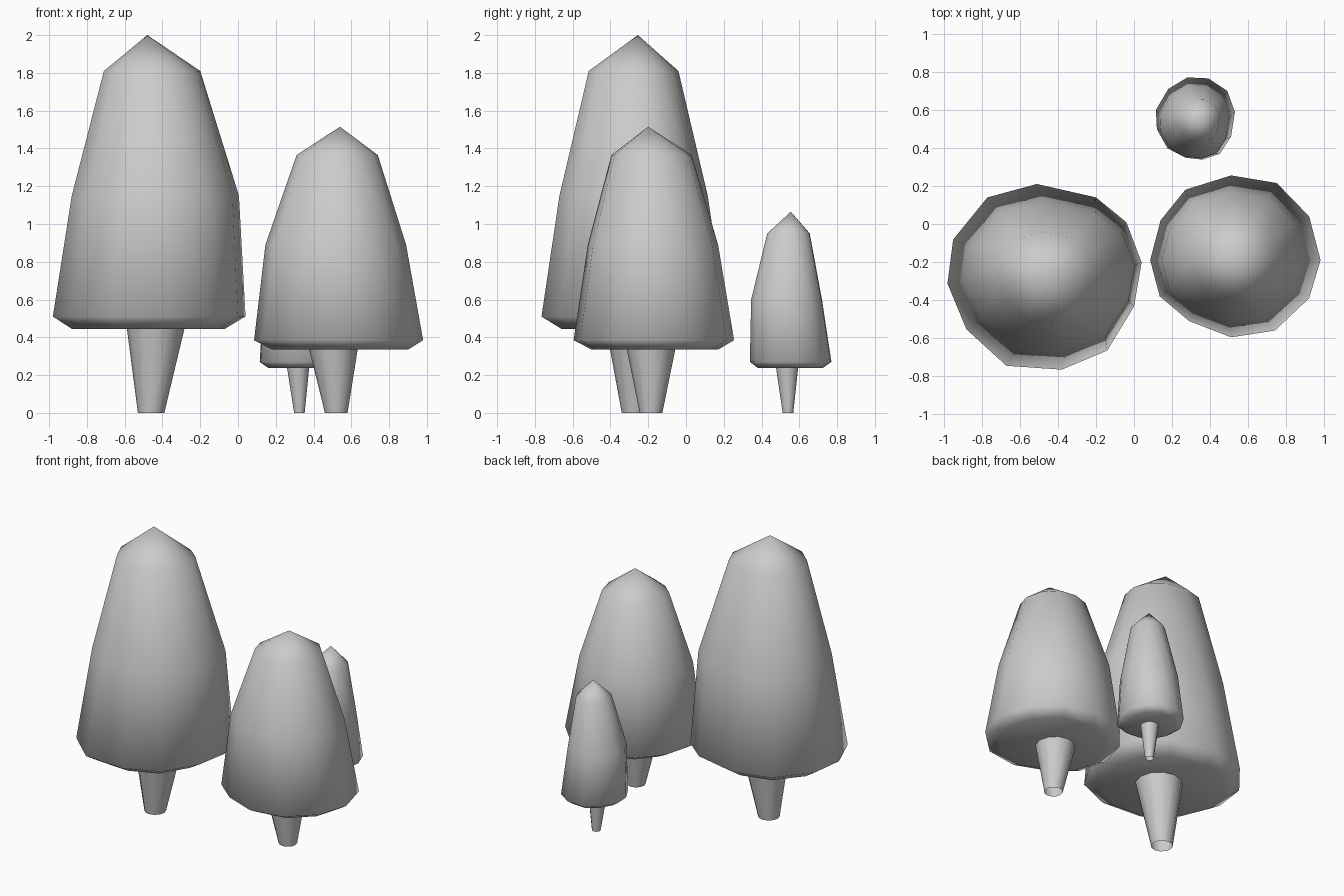
import bpy, bmesh, math

if "Cube" in bpy.data.objects:
    bpy.data.objects.remove(bpy.data.objects["Cube"])


def make_object(name, rings, apex=None, bottom=None):
    """Skin a stack of equal-sided rings, optionally closed by a tip and a bottom point."""
    bm = bmesh.new()
    loops = [[bm.verts.new(p) for p in ring] for ring in rings]
    n = len(loops[0])
    for low, high in zip(loops, loops[1:]):
        for i in range(n):
            j = (i + 1) % n
            bm.faces.new((low[i], low[j], high[j], high[i]))
    for tip, loop in ((apex, loops[-1]), (bottom, loops[0])):
        if tip:
            v = bm.verts.new(tip)
            for i in range(n):
                bm.faces.new((loop[i], loop[(i + 1) % n], v))
    bmesh.ops.recalc_face_normals(bm, faces=bm.faces)
    for f in bm.faces:
        f.smooth = True
    mesh = bpy.data.meshes.new(name)
    bm.to_mesh(mesh)
    bm.free()
    ob = bpy.data.objects.new(name, mesh)
    bpy.context.collection.objects.link(ob)
    return ob


def fit(outline, z, x0, x1, y0, y1):
    """Fit the tree's irregular outline into a box at height z."""
    xs, ys = zip(*outline)
    fx = (x1 - x0) / (max(xs) - min(xs))
    fy = (y1 - y0) / (max(ys) - min(ys))
    return [(x0 + (x - min(xs)) * fx, y0 + (y - min(ys)) * fy, z) for x, y in outline]


def circle(x, y, z, r, n=12):
    return [(x + r * math.cos(2 * math.pi * i / n),
             y + r * math.sin(2 * math.pi * i / n), z) for i in range(n)]


def tree(name, outline, levels, apex, base, neck):
    # canopy
    under = levels[0][0]
    make_object(name + "_canopy", [fit(outline, *l) for l in levels], apex,
                (neck[0], neck[1], under + 0.01))
    # open-ended trunk, flaring upward
    make_object(name + "_trunk", [circle(*base), circle(*neck)])


# large tree
tree("large_tree",
     [(-.51, .21), (-.20, .14), (-.04, .01), (.04, -.20), (.00, -.43), (-.14, -.66),
      (-.38, -.76), (-.67, -.74), (-.88, -.55), (-.98, -.31), (-.95, -.08), (-.77, .14)],
     [(.445, -.88, -.07, -.66, .11), (.51, -.98, .04, -.765, .21),
      (1.15, -.88, .005, -.67, .115), (1.81, -.71, -.20, -.515, -.04)],
     (-.48, -.255, 2.0), (-.46, -.27, 0, .07), (-.435, -.27, .46, .155))

# medium tree
tree("medium_tree",
     [(.51, .255), (.75, .215), (.92, .04), (.98, -.19), (.92, -.39), (.74, -.56),
      (.51, -.595), (.29, -.51), (.135, -.38), (.085, -.19), (.14, .02), (.27, .18)],
     [(.335, .18, .90, -.50, .17), (.385, .085, .98, -.595, .255),
      (.89, .145, .89, -.52, .17), (1.365, .31, .74, -.395, .03)],
     (.54, -.20, 1.515), (.52, -.185, 0, .06), (.505, -.185, .345, .13))

# small tree
tree("small_tree",
     [(.28, .77), (.39, .765), (.49, .70), (.53, .59), (.51, .46), (.45, .37),
      (.36, .34), (.27, .35), (.175, .40), (.12, .50), (.115, .60), (.18, .71)],
     [(.238, .16, .48, .38, .725), (.27, .115, .53, .338, .77),
      (.60, .135, .50, .345, .72), (.95, .23, .45, .43, .655)],
     (.34, .555, 1.065), (.325, .54, 0, .028), (.318, .535, .25, .06))
